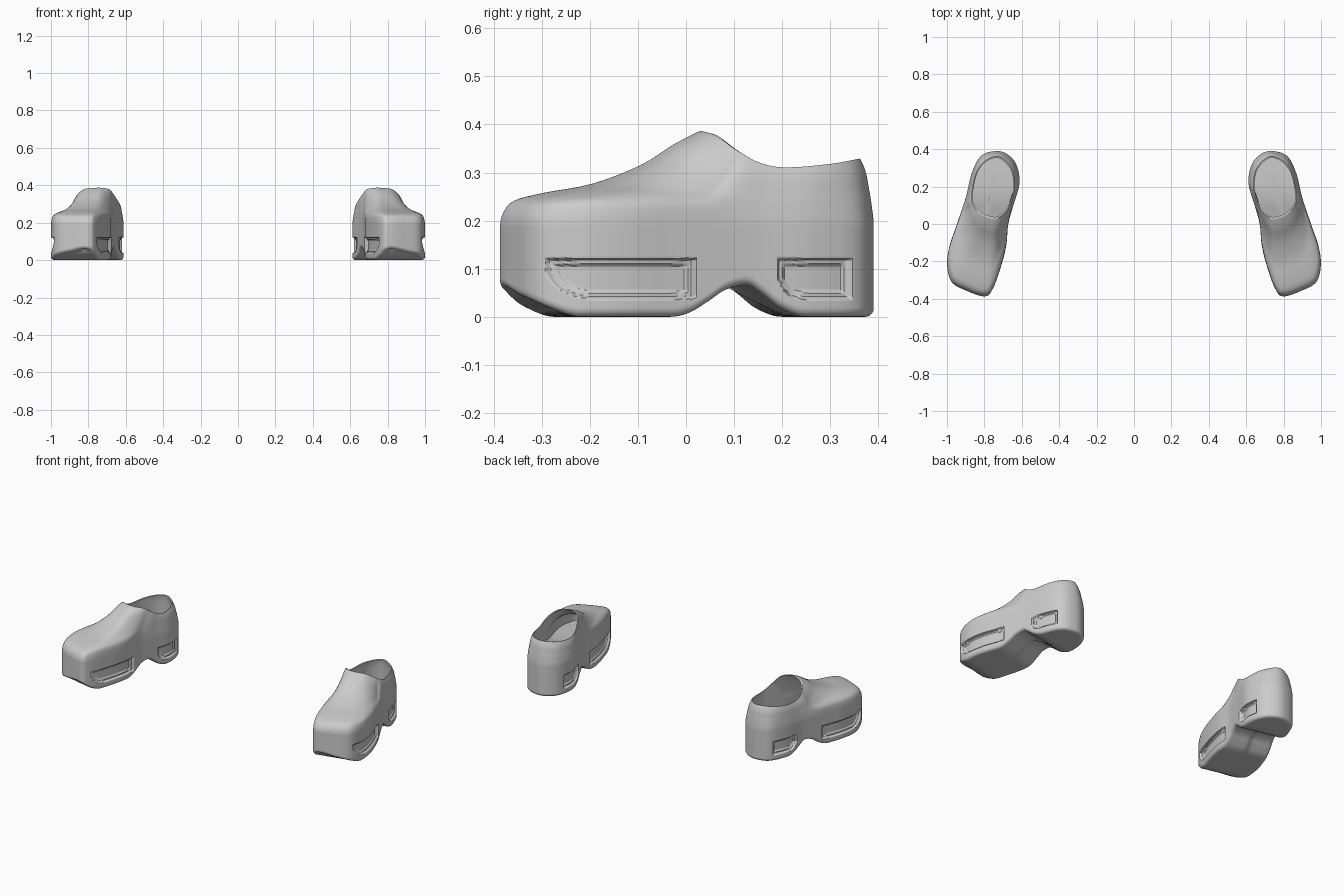
import bpy, math

if "Cube" in bpy.data.objects:
    bpy.data.objects.remove(bpy.data.objects["Cube"])

N_SUB = 22          # samples per outline segment
SHOULDER = 0.19     # height where the side wall turns into the upper

# Plan of one shoe: outline x, y and matching opening-rim x, y (clockwise from heel)
PLAN = [(.743, .39, .737, .362), (.82, .362, .80, .335), (.868, .27, .845, .27),
        (.90, .14, .868, .16), (.95, -.01, .864, .11), (.987, -.12, .845, .08),
        (.999, -.22, .815, .052), (.975, -.31, .79, .04), (.90, -.355, .765, .033),
        (.80, -.387, .742, .03), (.757, -.35, .72, .037), (.715, -.24, .70, .05),
        (.684, -.12, .68, .07), (.672, 0, .664, .10), (.645, .10, .65, .135),
        (.612, .22, .638, .20), (.63, .32, .65, .285), (.68, .375, .69, .34)]
# Heights: rim along y, underside along the shoe axis, insole along y
RIM = [(.03, .387), (.06, .378), (.1, .35), (.15, .322), (.2, .311), (.3, .318), (.362, .329)]
UNDER = [(-.36, .10), (-.343, .085), (-.312, .04), (-.264, .012), (-.22, 0), (-.02, 0), (.02, .008),
         (.06, .03), (.1, .055), (.15, .066), (.18, .05), (.22, .02), (.26, .003), (.285, 0), (.5, 0)]
INSOLE = [(-.25, .14), (0, .16), (.12, .19), (.2, .2), (.4, .2)]
# Upper profile from shoulder to rim as (inward, upward) fractions
TOE = [(0, 0), (.015, .13), (.07, .26), (.22, .345), (.46, .44), (.7, .635), (.87, .86), (1, 1)]
HEEL = [(0, 0), (.04, .12), (.12, .25), (.22, .4), (.35, .55), (.5, .73), (.72, .88), (1, 1)]
# Side recesses: axis start, end, z low, z high, rounded corner length, height
PANELS = [(-.302, .022, .037, .122, .10, .07), (.205, .372, .037, .122, .05, .06)]


def catmull(p0, p1, p2, p3, t):
    return [.5 * (2 * b + (c - a) * t + (2 * a - 5 * b + 4 * c - d) * t * t
                  + (3 * b - a - 3 * c + d) * t ** 3) for a, b, c, d in zip(p0, p1, p2, p3)]


def path(pts, v):
    k = min(int(v), len(pts) - 2)
    g = lambda i: pts[max(0, min(len(pts) - 1, i))]
    return catmull(g(k - 1), g(k), g(k + 1), g(k + 2), v - k)


def height(table, y):
    if y <= table[0][0]:
        return table[0][1]
    for k in range(len(table) - 1):
        (a, za), (b, zb) = table[k], table[k + 1]
        if y <= b:
            g = lambda i: table[max(0, min(len(table) - 1, i))]
            ma = (zb - g(k - 1)[1]) / (b - g(k - 1)[0])
            mb = (g(k + 2)[1] - za) / (g(k + 2)[0] - a)
            h, t = b - a, (y - a) / (b - a)
            return (za * (2 * t**3 - 3 * t * t + 1) + h * ma * (t**3 - 2 * t * t + t)
                    + zb * (3 * t * t - 2 * t**3) + h * mb * (t**3 - t * t))
    return table[-1][1]


def smooth(a, b, x):
    t = max(0, min(1, (x - a) / (b - a)))
    return t * t * (3 - 2 * t)


def under(x, y):
    return max(0, height(UNDER, y - .23 * (x - .99)))


def recess(x, y, z):
    s, depth = y - .23 * (x - .95), 0
    for s0, s1, z0, z1, a, b in PANELS:
        d = min(s - s0, s1 - s, z - z0, z1 - z)
        if s < s0 + a and z < z0 + b:
            d = min(d, (1 - math.hypot((s - s0 - a) / a, (z - z0 - b) / b)) * b)
        depth = max(depth, .013 * smooth(0, .005, d) + .007 * smooth(.012, .017, d))
    return depth


def to_spine(x, y, k):
    y2 = y * (.65 + .35 * k)
    return .805 - .25 * y2 + (x - .805 + .25 * y) * k, y2


def loft(name, rings, cap_start, cap_end):
    n = len(rings[0])
    verts = [p for r in rings for p in r]
    faces = [(i * n + j, (i + 1) * n + j, (i + 1) * n + (j + 1) % n, i * n + (j + 1) % n)
             for i in range(len(rings) - 1) for j in range(n)]
    if cap_start:
        faces.append(tuple(range(n)))
    if cap_end:
        faces.append(tuple(reversed(range(len(verts) - n, len(verts)))))
    me = bpy.data.meshes.new(name)
    me.from_pydata(verts, [], faces)
    ob = bpy.data.objects.new(name, me)
    bpy.context.collection.objects.link(ob)
    bpy.ops.object.select_all(action='DESELECT')
    ob.select_set(True)
    bpy.context.view_layer.objects.active = ob
    bpy.ops.object.shade_smooth_by_angle(angle=math.radians(45))
    # second shoe of the pair
    ob.modifiers.new("pair", 'MIRROR').use_mirror_merge = False
    return ob


# Sample the plan and its outward normals
m = len(PLAN)
plan = [catmull(*(PLAN[(i + k) % m] for k in (-1, 0, 1, 2)), j / N_SUB)
        for i in range(m) for j in range(N_SUB)]
n = len(plan)
normals = []
for i in range(n):
    tx, ty = (plan[(i + 1) % n][k] - plan[i - 1][k] for k in (0, 1))
    l = math.hypot(tx, ty)
    normals.append((-ty / l, tx / l))


def inset(d):
    return [(p[0] - d * q[0], p[1] - d * q[1]) for p, q in zip(plan, normals)]


def upper_ring(v, inner):
    ring = []
    base = inset(.025 if inner else 0)
    for (ox, oy), p in zip(base, plan):
        rx, ry = p[2], p[3]
        f = smooth(.04, .15, math.hypot(p[0] - rx, p[1] - ry))
        (ut, ht), (uh, hh) = path(TOE, v), path(HEEL, v)
        u, h = uh + (ut - uh) * f, hh + (ht - hh) * f
        z0, z1 = SHOULDER, height(RIM, ry)
        if inner:
            rx, ry = rx + (.75 - rx) * .05, ry + (.19 - ry) * .05
            z0, z1 = z0 - .02, z1 - .002
        ring.append((ox + (rx - ox) * u, oy + (ry - oy) * u, z0 + (z1 - z0) * h))
    return ring


# Clog shell: underside, side wall with recesses, upper, inner lining
rings = []
R = .018
for k in (.02, .2, .4, .6, .75, .88, 1):
    pts = [to_spine(x, y, k) for x, y in inset(R)]
    rings.append([(x, y, under(x, y)) for x, y in pts])
for a in range(1, 6):
    a *= math.pi / 10
    rings.append([(x, y, under(*o) + R * (1 - math.cos(a)))
                  for (x, y), o in zip(inset(R * (1 - math.sin(a))), inset(R))])
low = [p[2] for p in rings[-1]]
WALL = 50
for k in range(1, WALL):
    ring = []
    for p, q, z0 in zip(plan, normals, low):
        z = z0 + (SHOULDER - z0) * k / WALL
        d = recess(p[0], p[1], z)
        ring.append((p[0] - d * q[0], p[1] - d * q[1], z))
    rings.append(ring)
rings += [upper_ring(7 * k / 28, False) for k in range(29)]
rings += [upper_ring(7 * (1 - k / 14), True) for k in range(15)]
rings.append([(x, y, .13) for x, y in inset(.025)])
loft("clog_shell", rings, True, False)

# Insole inside the opening
rings = []
for k in (1, .75, .5, .25, .02):
    pts = [to_spine(x, y, k) for x, y in inset(.02)]
    rings.append([(x, y, height(INSOLE, y)) for x, y in pts])
loft("insole", rings, False, True)
